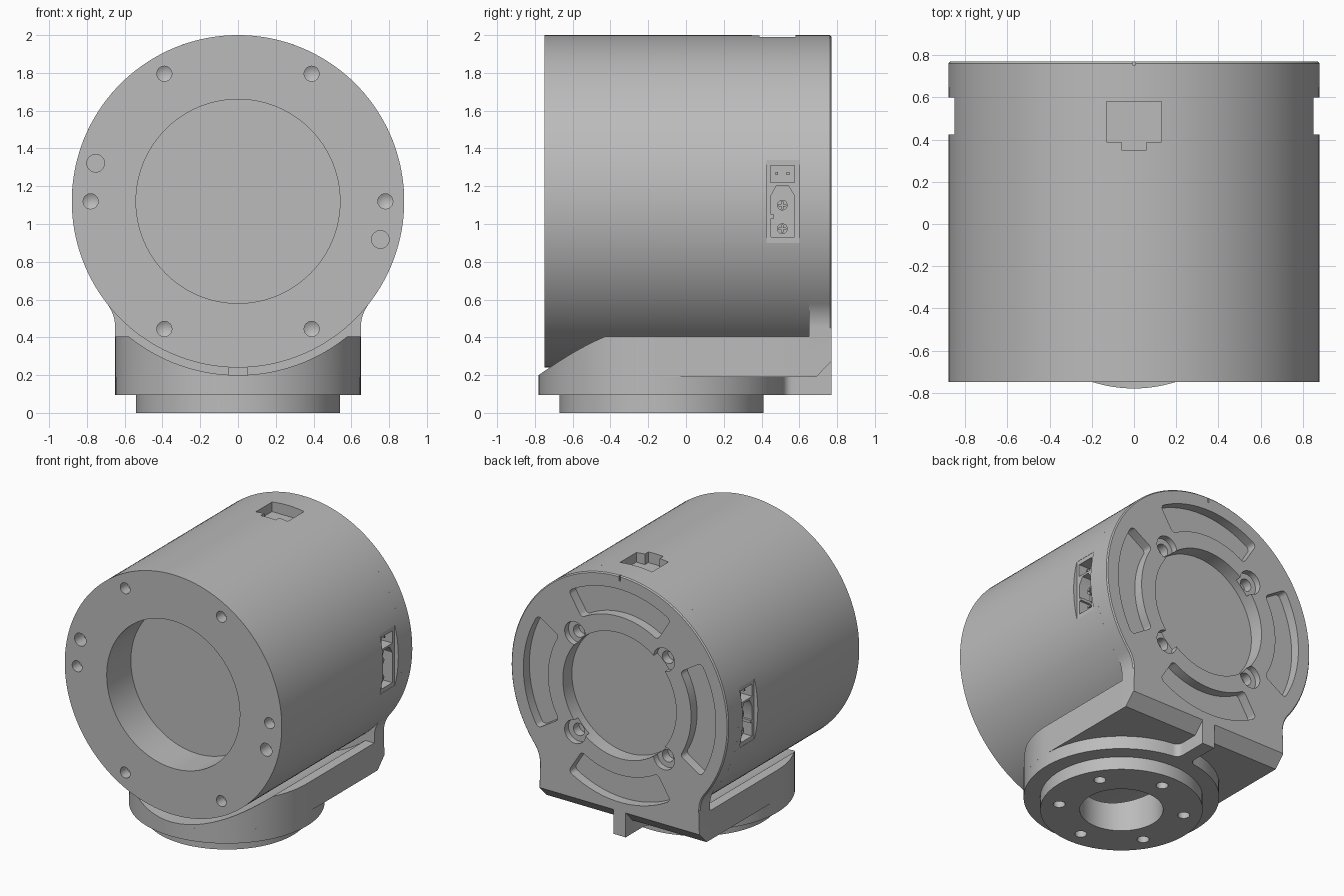
import bpy, bmesh, math
from math import sin, cos, pi, radians, sqrt, atan2
from mathutils import Vector

cube = bpy.data.objects.get("Cube")
if cube:
    bpy.data.objects.remove(cube, do_unlink=True)

GREY = (0.5, 0.5, 0.5, 1)
metal = bpy.data.materials.new("grey metal")
metal.use_nodes = True
metal.diffuse_color = GREY
metal.node_tree.nodes["Principled BSDF"].inputs["Base Color"].default_value = GREY

AXIS_Z = 1.12      # height of the housing axis
BASE_Y = -0.13     # centre of the round base


def prism(name, pts, axis, lo, hi, corner=0):
    """Extrude a 2D outline along an axis; optionally round its sharp corners."""
    place = {"x": lambda a, b: (lo, a, b),
             "y": lambda a, b: (a, lo, b),
             "z": lambda a, b: (a, b, lo)}[axis]
    along = Vector([float(axis == k) for k in "xyz"])
    bm = bmesh.new()
    face = bm.faces.new([bm.verts.new(place(*p)) for p in pts])
    ext = bmesh.ops.extrude_face_region(bm, geom=[face])
    verts = [g for g in ext["geom"] if isinstance(g, bmesh.types.BMVert)]
    bmesh.ops.translate(bm, vec=along * (hi - lo), verts=verts)
    bmesh.ops.recalc_face_normals(bm, faces=bm.faces)
    if corner:
        edges = [e for e in bm.edges if e.calc_face_angle() > 0.8
                 and abs((e.verts[0].co - e.verts[1].co).normalized().dot(along)) > 0.9]
        bmesh.ops.bevel(bm, geom=edges, offset=corner, segments=5, profile=0.5, affect="EDGES")
    mesh = bpy.data.meshes.new(name)
    bm.to_mesh(mesh)
    bm.free()
    mesh.materials.append(metal)
    obj = bpy.data.objects.new(name, mesh)
    bpy.context.collection.objects.link(obj)
    return obj


def arc(cx, cy, r, a0, a1, n):
    steps = [radians(a0 + (a1 - a0) * i / n) for i in range(n + 1)]
    return [(cx + r * cos(a), cy + r * sin(a)) for a in steps]


def circle(cx, cy, r, n=32):
    return arc(cx, cy, r, 0, 360, n)[:-1]


def rect(a0, a1, b0, b1):
    return [(a0, b0), (a1, b0), (a1, b1), (a0, b1)]


def mirrored(half):
    """Close a right-hand outline, listed bottom to top, with its left-hand copy."""
    return half + [(-x, y) for x, y in reversed(half) if abs(x) > 1e-5]


def cut(obj, *args, **kw):
    """Subtract a prism from an object."""
    cutter = args[0] if isinstance(args[0], bpy.types.Object) else prism("cutter", *args, **kw)
    mod = obj.modifiers.new("cut", "BOOLEAN")
    mod.operation, mod.solver, mod.object = "DIFFERENCE", "EXACT", cutter
    bpy.context.view_layer.update()
    graph = bpy.context.evaluated_depsgraph_get()
    mesh = bpy.data.meshes.new_from_object(obj.evaluated_get(graph))
    obj.modifiers.clear()
    obj.data = mesh
    bpy.data.objects.remove(cutter, do_unlink=True)


def polar(r, deg, cy=AXIS_Z):
    return r * cos(radians(deg)), cy + r * sin(radians(deg))


def drill(name, x, z, r, front, depth):
    """Cone-ended drill bit entering the front face."""
    bit = prism(name, circle(x, z, r, 24), "y", front - 0.05, front + depth)
    bm = bmesh.new()
    bm.from_mesh(bit.data)
    tip = max(bm.faces, key=lambda f: f.calc_center_median().y)
    bmesh.ops.poke(bm, faces=[tip], offset=r * 0.6)
    bm.to_mesh(bit.data)
    bm.free()
    return bit


# Main drum with its front bore and bolt holes
drum = prism("drum_housing", circle(0, AXIS_Z, 0.88, 144), "y", -0.75, 0.65)
cut(drum, circle(0, AXIS_Z, 0.54, 96), "y", -1, -0.47)
for k in range(6):
    cut(drum, drill("bit", *polar(0.78, 60 * k), 0.04, -0.75, 0.08))
for side in (0, 180):
    cut(drum, circle(*polar(0.78, side - 15), 0.047, 24), "y", -1, -0.65)

# Port opening on top: wide slot with a small latch tab
port = mirrored([(0, 0.35), (0.06, 0.35), (0.06, 0.39), (0.13, 0.39), (0.13, 0.58), (0, 0.58)])
cut(drum, port, "z", 1.92, 2.1)

# Side sockets: flat recess, small plug cavity, keyed cavity with two screws
plug = [(0.45, 0.93), (0.574, 0.93), (0.574, 1.15), (0.54, 1.205), (0.48, 1.205),
        (0.45, 1.15), (0.45, 1.05), (0.467, 1.05), (0.467, 1.03), (0.45, 1.03)]
for s, label in ((1, "left"), (-1, "right")):
    cut(drum, rect(0.425, 0.6, 0.9, 1.34), "x", s * 0.85, s * 1)
    cut(drum, rect(0.447, 0.574, 1.22, 1.31), "x", s * 0.76, s * 1)
    cut(drum, plug, "x", s * 0.76, s * 1)
    for y in (0.48, 0.54):
        prism(label + "_plug_pin", rect(y - 0.007, y + 0.007, 1.26, 1.275), "x", s * 0.755, s * 0.81)
    for z in (0.975, 1.1):
        screw = prism(label + "_socket_screw", circle(0.51, z, 0.028, 24), "x", s * 0.755, s * 0.81)
        for w, h in ((0.02, 0.004), (0.004, 0.02)):
            cut(screw, rect(0.51 - w, 0.51 + w, z - h, z + h), "x", s * 0.8, s * 0.83)

# Back flange: disc flowing into a straight neck through concave fillets
F = 0.21
FZ = AXIS_Z - sqrt((0.88 + F) ** 2 - (0.65 + F) ** 2)
tangent = math.degrees(atan2(FZ - AXIS_Z, 0.65 + F))
half = [(0.65, 0.19)] + arc(0.65 + F, FZ, F, 180, 180 + tangent, 12)
half += arc(0, AXIS_Z, 0.88, tangent, 90, 52)[1:]
flange = prism("back_flange", mirrored(half), "y", 0.65, 0.77)
bm = bmesh.new()
bm.from_mesh(flange.data)
rim = [e for e in bm.edges if all(v.co.y > 0.76 and v.co.z > 0.3 for v in e.verts)]
bmesh.ops.bevel(bm, geom=rim, offset=0.008, segments=1, affect="EDGES")
bm.to_mesh(flange.data)
bm.free()
cut(flange, [(0.68, 0.18), (0.9, 0.18), (0.9, 0.41)], "x", -1, 1)

# Flange pockets: round recess, lobed bolt seats, four arc pockets, index groove
cut(flange, circle(0, AXIS_Z, 0.46, 96), "y", 0.665, 1)
for k in range(4):
    seat = polar(0.51, 45 + 90 * k)
    cut(flange, circle(*seat, 0.085, 32), "y", 0.725, 1)
    cut(flange, circle(*seat, 0.045, 24), "y", 0.66, 1)
    mid = 90 * k
    pocket = arc(0, AXIS_Z, 0.78, mid - 32, mid + 32, 28) + arc(0, AXIS_Z, 0.58, mid + 32, mid - 32, 28)
    cut(flange, pocket, "y", 0.70, 1, corner=0.03)
cut(flange, rect(-0.006, 0.006, 1.96, 2.1), "y", 0.755, 1)

# Platform under the drum, hollowed with a clearance gap
outline = [(-0.65, 0.65)] + arc(0, BASE_Y, 0.65, 180, 360, 64) + [(0.65, 0.65)]
platform = prism("base_platform", outline, "z", 0.19, 0.405)
cut(platform, circle(0, AXIS_Z, 0.92, 144), "y", -1, 0.9)

# Round base plate blending into a narrow rear rib
G, W = 0.05, 0.05
GY = BASE_Y + sqrt((0.65 + G) ** 2 - (W + G) ** 2)
join = math.degrees(atan2(GY - BASE_Y, W + G))
half = arc(0, BASE_Y, 0.65, -90, join, 56) + arc(W + G, GY, G, 180 + join, 180, 8)[1:] + [(W, 0.77)]
plate = prism("base_plate", mirrored(half), "z", 0.095, 0.19)
prism("rear_rib", rect(-W, W, 0.6, 0.77), "z", 0.19, 0.3)

# Mounting foot with its centre bore and bolt circle
foot = prism("mounting_foot", circle(0, BASE_Y, 0.54, 96), "z", 0, 0.095)
for part in (foot, plate, platform):
    cut(part, circle(0, BASE_Y, 0.277, 64), "z", -0.5, 0.5)
for k in range(6):
    cut(foot, circle(*polar(0.42, 30 + 60 * k, BASE_Y), 0.04, 24), "z", -0.5, 0.5)

# Smooth shading with crisp edges
bpy.ops.object.select_all(action="DESELECT")
for obj in bpy.context.scene.objects:
    if obj.type == "MESH":
        obj.select_set(True)
        bpy.context.view_layer.objects.active = obj
bpy.ops.object.shade_smooth_by_angle(angle=radians(30))
